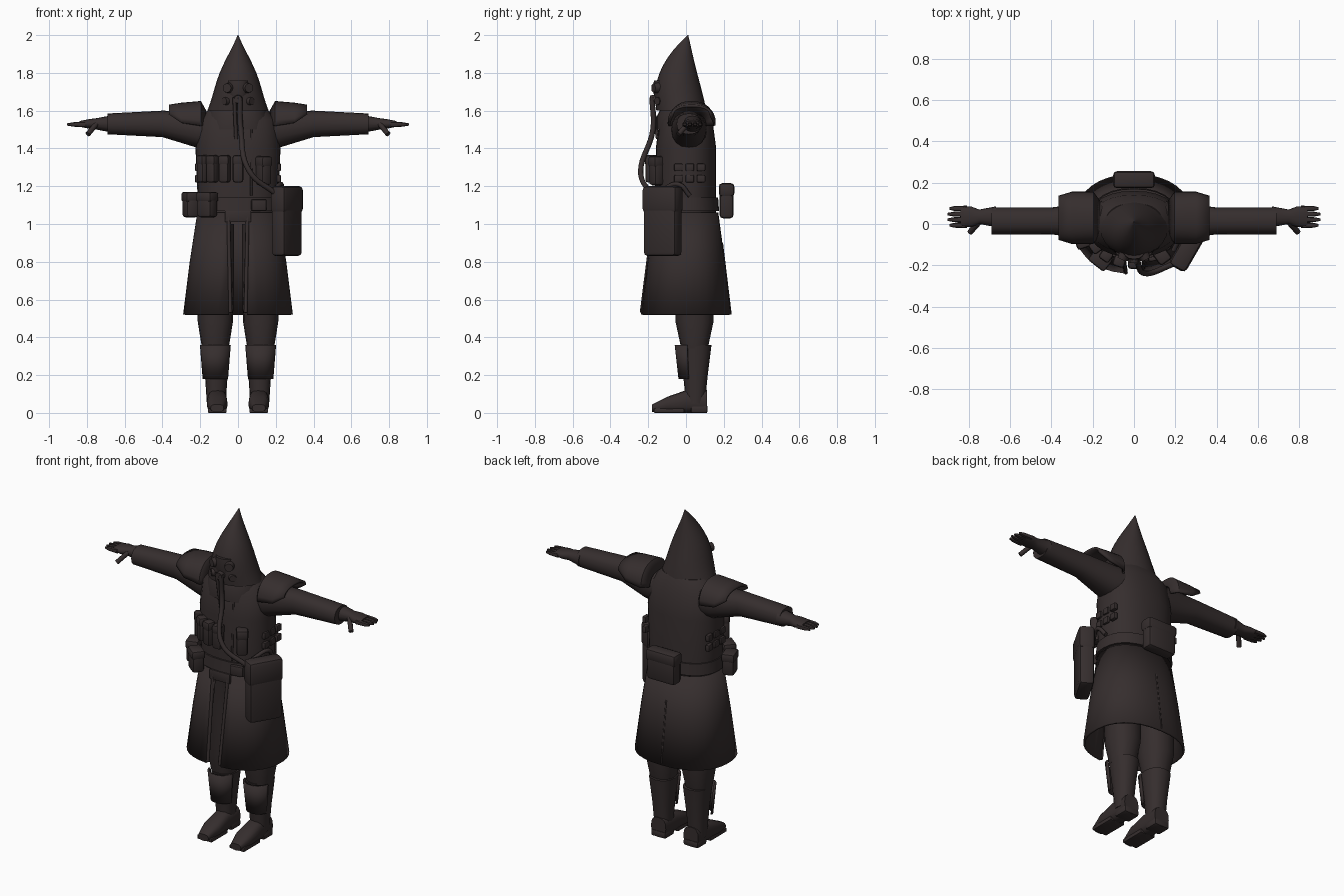
import bpy, bmesh, math
from math import sin, cos, pi, radians
from mathutils import Matrix, Vector

default_cube = bpy.data.objects.get("Cube")
if default_cube:
    bpy.data.objects.remove(default_cube)

cloth = bpy.data.materials.new("dark brown cloth")
cloth.use_nodes = True
cloth.diffuse_color = (0.036, 0.027, 0.027, 1)
cloth.node_tree.nodes["Principled BSDF"].inputs["Base Color"].default_value = cloth.diffuse_color


def link(name, data):
    data.materials.append(cloth)
    ob = bpy.data.objects.new(name, data)
    bpy.context.collection.objects.link(ob)
    return ob


def finish(name, bm):
    bmesh.ops.recalc_face_normals(bm, faces=bm.faces)
    mesh = bpy.data.meshes.new(name)
    bm.to_mesh(mesh)
    bm.free()
    mesh.shade_smooth()
    mesh.set_sharp_from_angle(angle=radians(40))
    return link(name, mesh)


def soft_power(value, squareness):
    return math.copysign(abs(value) ** (2 / squareness), value)


def loft(name, centre, rings, axis='Z', sides=16, squareness=2.3, arc=None, side=1):
    """Skin rings given as position, radius, second radius, shift along the second direction."""
    bm = bmesh.new()
    start, end = arc or (0, 2 * pi)
    count = sides + 1 if arc else sides
    loops = []
    for position, radius, *rest in rings:
        depth = rest[0] if rest else radius
        shift = rest[1] if len(rest) > 1 else 0
        loop = []
        for i in range(count):
            angle = start + (end - start) * i / sides
            a = centre[0] + radius * soft_power(cos(angle), squareness)
            b = centre[1] + shift + depth * soft_power(sin(angle), squareness)
            x, y, z = {'Z': (a, b, position), 'X': (position, a, b), 'Y': (a, position, b)}[axis]
            loop.append(bm.verts.new((x * side, y, z)))
        loops.append(loop)
    for lower, upper in zip(loops, loops[1:]):
        for i in range(sides):
            j = (i + 1) % count
            bm.faces.new((lower[i], lower[j], upper[j], upper[i]))
    if not arc:
        bm.faces.new(loops[0])
        bm.faces.new(loops[-1])
    return finish(name, bm)


def shell(thickness, *args, **options):
    modifier = loft(*args, **options).modifiers.new("thickness", 'SOLIDIFY')
    modifier.thickness = thickness
    modifier.offset = 0


def box(name, at, size, turn=0):
    """Bevelled box turned about z; the bevel follows its thinnest side."""
    bm = bmesh.new()
    bmesh.ops.create_cube(bm, size=1)
    bm.transform(Matrix.Diagonal((*size, 1)))
    bmesh.ops.bevel(bm, geom=bm.edges[:], offset=min(size) / 4, segments=2,
                    affect='EDGES', profile=0.5)
    bm.transform(Matrix.Translation(at) @ Matrix.Rotation(radians(turn), 4, 'Z'))
    finish(name, bm)


def pouch(name, angle, height, size, out=1.0):
    """Pouch and flap placed around the coat; angle zero is the front."""
    width, depth, tall = size
    direction = radians(angle)
    at = Vector((0.23 * out * sin(direction), -0.19 * out * cos(direction), height))
    box(name, at, size, angle)
    lid = Vector((0, 0, tall / 3))
    box(name + "_flap", at + lid, (width * 1.06, depth * 1.1, tall * 0.4), angle)


def tube(name, points, radius):
    curve = bpy.data.curves.new(name, 'CURVE')
    curve.dimensions = '3D'
    curve.bevel_depth = radius
    curve.bevel_resolution = 2
    curve.resolution_u = 8
    curve.use_fill_caps = True
    spline = curve.splines.new('BEZIER')
    spline.bezier_points.add(len(points) - 1)
    for point, co in zip(spline.bezier_points, points):
        point.co = co
        point.handle_left_type = point.handle_right_type = 'AUTO'
    link(name, curve)


def disc(name, at, radius, direction):
    bm = bmesh.new()
    bmesh.ops.create_cone(bm, cap_ends=True, segments=14, radius1=radius,
                          radius2=radius * 0.8, depth=0.04)
    turn = Vector(direction).to_track_quat('Z', 'Y').to_matrix().to_4x4()
    bm.transform(Matrix.Translation(at) @ turn)
    finish(name, bm)


def hood_ring(k):
    """Hood section at fraction k of the way from its hem to its point."""
    radius = 0.16 * (1 - k) + 0.015 * sin(pi * k) ** 2
    depth = 0.13 * (1 - k * k)
    shift = 0.035 * k ** 3 - 0.02 * sin(pi * k)
    return 1.6 + 0.4 * k, radius + 0.002, depth + 0.002, shift


middle = (0, 0)

# Coat body and open skirt with a front slit
loft("coat_body", middle, [(1.05, 0.21, 0.16), (1.4, 0.225, 0.16), (1.55, 0.21, 0.14),
                           (1.62, 0.14, 0.1)], sides=28)
slit = (0.13 - pi / 2, 1.5 * pi - 0.13)
shell(0.012, "coat_skirt", middle, [(0.52, 0.285, 0.235), (0.8, 0.25, 0.2), (1.06, 0.21, 0.165)],
      sides=32, arc=slit)
box("waist_flap", (0, -0.17, 1.04), (0.14, 0.02, 0.06))
for side in (-1, 1):
    tube("skirt_front_edge", [(side * 0.04, -0.235, 0.53), (side * 0.05, -0.17, 1.04)], 0.01)
tube("coat_back_seam", [(0, 0.235, 0.53), (0, 0.19, 0.9)], 0.006)
tube("coat_front_seam", [(0.07, -0.16, 1.15), (0.07, -0.14, 1.5)], 0.006)

# Belt and buckle
loft("belt", middle, [(1.07, 0.225, 0.175), (1.14, 0.22, 0.17)], sides=28)
box("buckle", (0.11, -0.165, 1.1), (0.08, 0.025, 0.06), 8)

# Pointed hood over a high collar
loft("hood", (0, -0.025), [hood_ring(i / 10) for i in range(11)], sides=24, squareness=2)
loft("collar", (0, -0.015), [(1.5, 0.17, 0.14), (1.57, 0.16, 0.14), (1.61, 0.15, 0.12)], sides=24)

# Breathing mask with lenses, filters and hoses
loft("mask", (0, -0.115), [(1.61, 0.03), (1.7, 0.06), (1.76, 0.055)])
disc("mask_valve", (0, -0.17, 1.66), 0.026, (0, -1, 0))
for side in (-1, 1):
    disc("lens", (side * 0.05, -0.155, 1.72), 0.03, (side, -2, 0))
    disc("filter", (side * 0.06, -0.14, 1.65), 0.025, (side, -1, 0))
tube("long_hose", [(0.01, -0.18, 1.67), (0.015, -0.175, 1.5), (0.06, -0.24, 1.28),
                   (0.2, -0.19, 1.16)], 0.014)
tube("short_hose", [(-0.02, -0.18, 1.67), (-0.01, -0.15, 1.45)], 0.01)

for side in (-1, 1):
    # Sleeve, glove and fingers
    loft("sleeve", (0.015, 1.52), [(0.1, 0.1, 0.09, -0.02), (0.22, 0.09, 0.095, -0.02),
                                   (0.4, 0.065, 0.07, 0.01), (0.69, 0.065, 0.055, 0.01)],
         'X', side=side)
    loft("glove", (0.035, 1.53), [(0.67, 0.05, 0.045), (0.75, 0.035, 0.03), (0.79, 0.05, 0.025),
                                  (0.84, 0.05, 0.015)], 'X', side=side)
    for i in range(4):
        tip = 0.91 - 0.01 * abs(i - 1.5)
        loft("finger", (0.075 - 0.027 * i, 1.527), [(0.81, 0.014), (0.87, 0.012), (tip, 0.006)],
             'X', sides=8, side=side)
    tube("thumb", [(side * 0.75, 0.01, 1.53), (side * 0.795, -0.04, 1.475)], 0.014)

    # Flared shoulder guard
    shell(0.014, "shoulder_guard", (0.03, 1.52),
          [(0.17, 0.08, 0.07), (0.2, 0.12, 0.125), (0.3, 0.12, 0.1, 0.015), (0.365, 0.1, 0.045, 0.06)],
          'X', arc=(0, pi), side=side)

    # Trousers, boots and shin guards
    loft("trouser_leg", (0.12, 0.045), [(0.34, 0.07), (0.48, 0.093, 0.1), (0.7, 0.1),
                                        (1, 0.1, 0.1, -0.04)], side=side)
    loft("boot_shaft", (0.115, 0.05), [(0.05, 0.05), (0.2, 0.06, 0.065), (0.36, 0.077, 0.085)],
         side=side)
    loft("boot_foot", (0.11, 0.06), [(0.11, 0.05, 0.06), (0, 0.052, 0.06), (-0.1, 0.055, 0.04, -0.015),
                                     (-0.18, 0.035, 0.02, -0.035)], 'Y', squareness=2.7, side=side)
    box("boot_heel", (side * 0.11, 0.07, 0.02), (0.1, 0.09, 0.04))
    box("boot_sole", (side * 0.11, -0.09, 0.012), (0.1, 0.16, 0.024))
    shell(0.01, "shin_guard", (0.12, 0.04), [(0.18, 0.065, 0.075), (0.36, 0.08, 0.095)],
          arc=(0.3 - pi, -0.3), side=side)

    # Clips on the coat sides
    for row in range(2):
        for column in range(3):
            box("side_clip", (side * 0.215, 0.06 * column - 0.04, 1.24 + 0.06 * row),
                (0.025, 0.045, 0.04))

# Pouches across the chest, on the belt and on the back
for i in range(4):
    pouch("chest_pouch", -18 * i, 1.29, (0.056, 0.05, 0.14))
pouch("left_chest_pouch", 36, 1.28, (0.065, 0.07, 0.15))
for angle in (-38, -72):
    pouch("belt_pouch", angle, 1.1, (0.095, 0.07, 0.13), 1.15)
pouch("back_pouch", 180, 1.12, (0.19, 0.075, 0.18), 1.13)

# Large side satchel and strap
pouch("satchel", 60, 1.01, (0.2, 0.085, 0.36), 1.3)
tube("satchel_strap", [(0.22, 0.02, 1.15), (0.23, -0.04, 1.21), (0.19, -0.13, 1.18)], 0.012)
